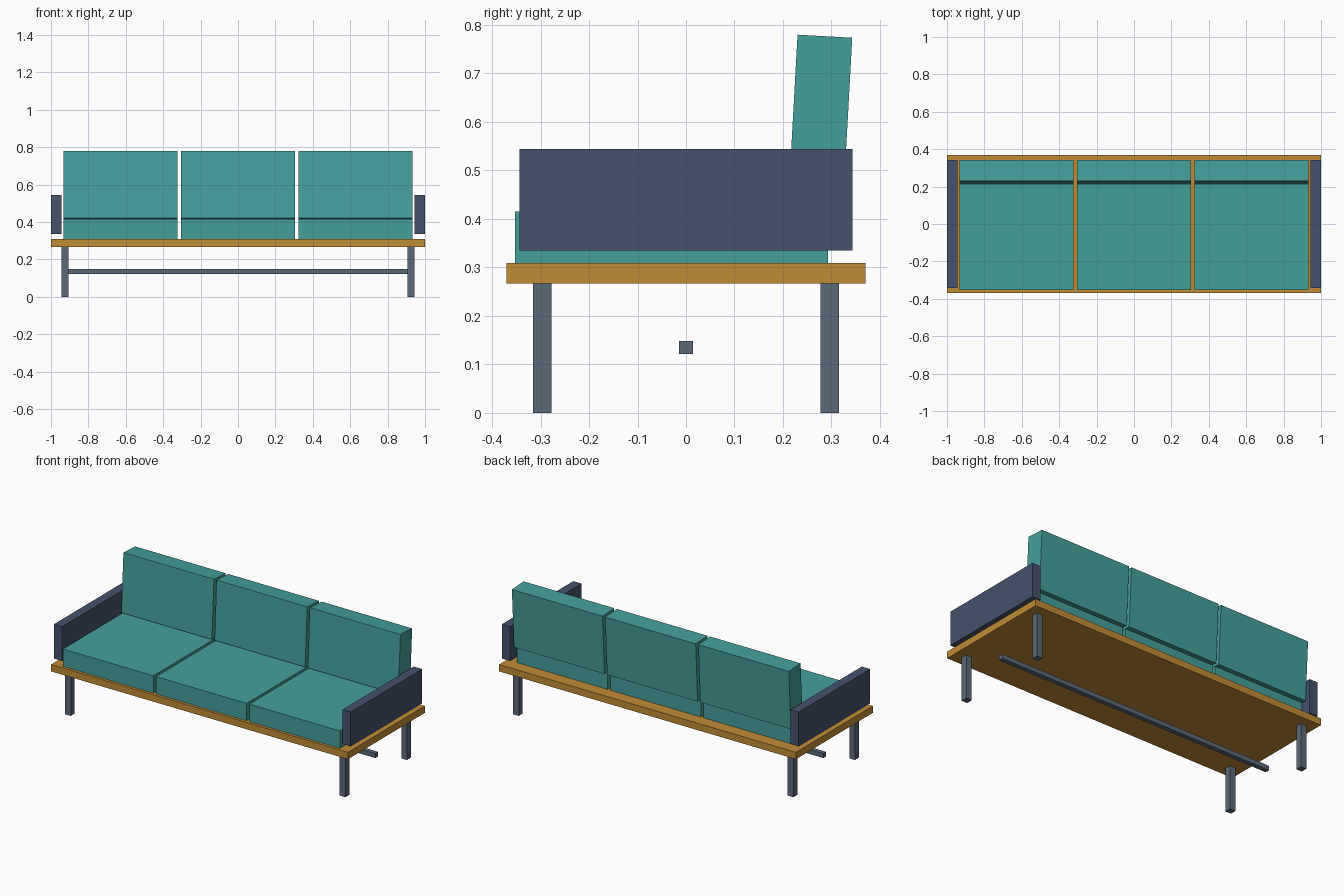
import bpy
from mathutils import Matrix, Vector

if "Cube" in bpy.data.objects:
    bpy.data.objects.remove(bpy.data.objects["Cube"])


def material(name, color):
    m = bpy.data.materials.new(name)
    m.diffuse_color = (*color, 1)
    m.use_nodes = True
    m.node_tree.nodes["Principled BSDF"].inputs["Base Color"].default_value = m.diffuse_color
    return m


TEAL = material("teal_fabric", (0.06, 0.35, 0.33))
WOOD = material("wood", (0.53, 0.26, 0.035))
NAVY = material("navy_fabric", (0.06, 0.085, 0.15))
STEEL = material("steel", (0.107, 0.14, 0.19))


def box(name, center, size, mat, tilt=0.0):
    """Box with its size baked in, optionally tilted about x."""
    bpy.ops.mesh.primitive_cube_add(size=1, location=center, rotation=(tilt, 0, 0))
    ob = bpy.context.object
    ob.name = name
    ob.data.transform(Matrix.Diagonal(Vector((*size, 1))))
    ob.data.materials.append(mat)
    return ob


# Platform
box("platform", (0, 0, 0.288), (2.0, 0.74, 0.042), WOOD)

# Three seat cushions and leaning back cushions
for i, label in zip((-1, 0, 1), ("left", "middle", "right")):
    x = i * 0.628
    box(f"{label}_seat_cushion", (x, -0.03, 0.362), (0.61, 0.646, 0.106), TEAL)
    box(f"{label}_back_cushion", (x, 0.2765, 0.597), (0.61, 0.113, 0.36), TEAL, -0.055)

# Armrests and legs on both sides
for sx, side in ((-1, "left"), (1, "right")):
    box(f"{side}_armrest", (sx * 0.972, 0, 0.4395), (0.056, 0.687, 0.209), NAVY)
    for sy, end in ((-1, "front"), (1, "back")):
        box(f"{end}_{side}_leg", (sx * 0.925, sy * 0.296, 0.1335),
            (0.038, 0.038, 0.267), STEEL)

# Long stretcher bar under the platform
box("stretcher", (0, 0, 0.1345), (1.87, 0.028, 0.027), STEEL)
